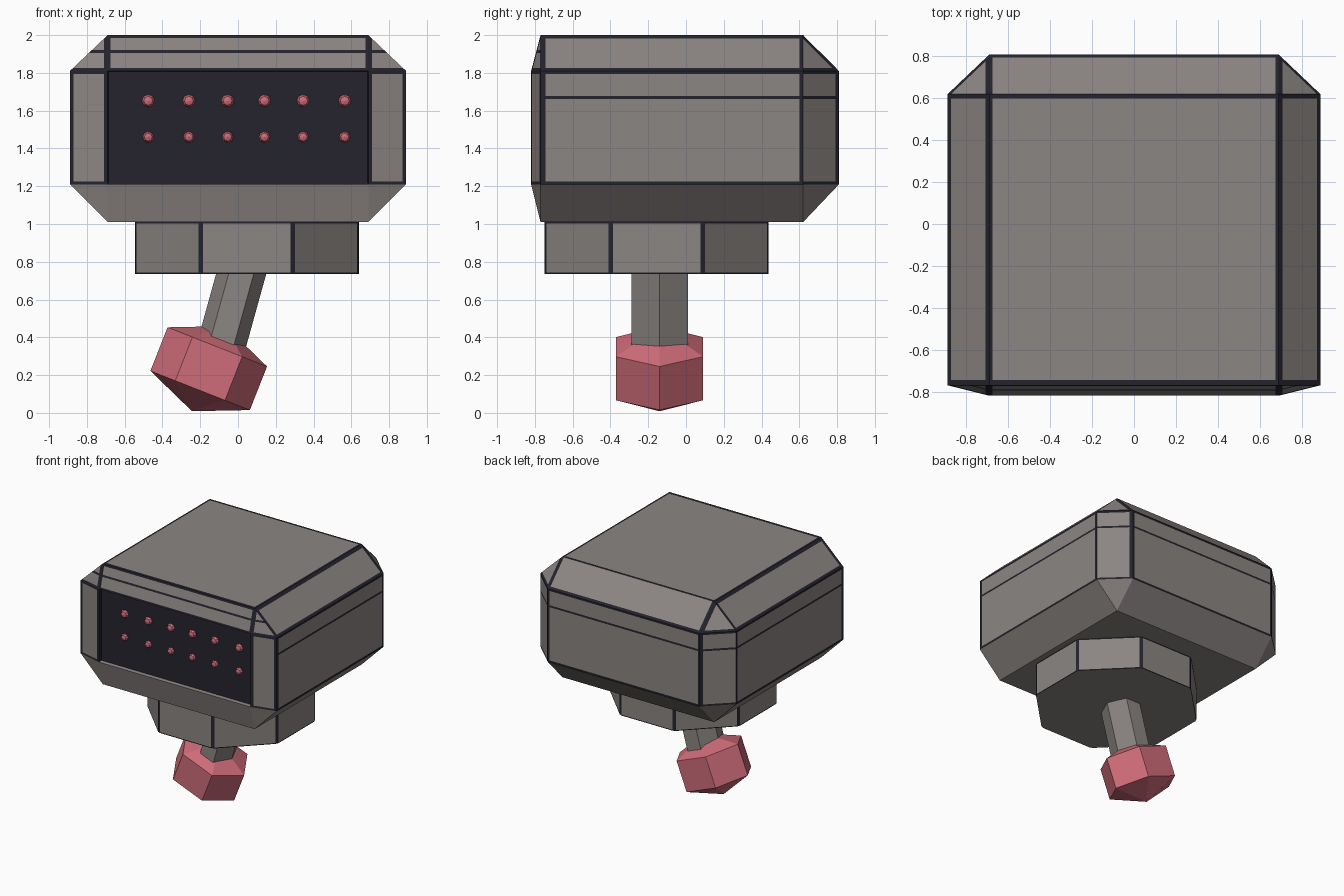
import bpy, bmesh
from math import pi, cos, sin, radians
from mathutils import Matrix, Vector

cube = bpy.data.objects.get("Cube")
if cube:
    bpy.data.objects.remove(cube, do_unlink=True)


def material(name, rgb):
    m = bpy.data.materials.new(name)
    m.use_nodes = True
    m.diffuse_color = (*rgb, 1)
    bsdf = next(n for n in m.node_tree.nodes if n.type == 'BSDF_PRINCIPLED')
    bsdf.inputs["Base Color"].default_value = (*rgb, 1)
    bsdf.inputs["Roughness"].default_value = 0.8
    return m


GREY = material("warm grey", (0.26, 0.236, 0.224))
DARK = material("dark navy", (0.018, 0.017, 0.027))
PINK = material("pink", (0.62, 0.15, 0.19))


def finish(bm, name, mats):
    me = bpy.data.meshes.new(name)
    bm.to_mesh(me)
    bm.free()
    for m in mats:
        me.materials.append(m)
    ob = bpy.data.objects.new(name, me)
    bpy.context.collection.objects.link(ob)
    return ob


def cut(bm, axis, values):
    for v in values:
        no = Vector((0, 0, 0))
        no[axis] = 1
        bmesh.ops.bisect_plane(bm, geom=bm.verts[:] + bm.edges[:] + bm.faces[:],
                               plane_co=no * v, plane_no=no)


def turned(profile, sides, phase=0):
    """Solid from (radius, z) rings, wrapped in a convex hull."""
    bm = bmesh.new()
    for r, z in profile:
        for i in range(sides if r else 1):
            a = phase + 2 * pi * i / sides
            bm.verts.new((r * cos(a), r * sin(a), z))
    hull(bm)
    return bm


def hull(bm):
    bmesh.ops.convex_hull(bm, input=bm.verts[:])
    bmesh.ops.dissolve_limit(bm, angle_limit=0.01, verts=bm.verts[:], edges=bm.edges[:])
    bmesh.ops.recalc_face_normals(bm, faces=bm.faces[:])


# Chamfered head: outer faces joined by a hull
X0, X1 = 0.69, 0.89
YF, YF0, YB0, YB = -0.82, -0.77, 0.62, 0.81
Z0, Z1, Z2, Z3 = 1.01, 1.21, 1.81, 2.0
bm = bmesh.new()
for s in (-1, 1):
    for y in (YF0, YB0):
        for x, z in ((X0, Z0), (X1, Z1), (X1, Z2), (X0, Z3)):
            bm.verts.new((s * x, y, z))
    for y in (YF, YB):
        for z in (Z1, Z2):
            bm.verts.new((s * X0, y, z))
hull(bm)

# Recessed front panel
front = [f for f in bm.faces if f.normal.y < -0.99]
bmesh.ops.inset_individual(bm, faces=front, thickness=0.005, depth=-0.03)

# Seam lines cut into the shell
cut(bm, 0, [s * x for s in (-1, 1) for x in (0.675, 0.71, 0.87)])
cut(bm, 1, (-0.745, 0.6))
cut(bm, 2, (1.225, 1.662, 1.678, 1.795, 1.825, 1.905, 1.92, 1.985))
bm.normal_update()


def is_dark(f):
    n, c = f.normal, f.calc_center_median()
    x, y, z = abs(c.x), c.y, c.z
    if y < -0.78 and x < X0 and Z1 < z < Z2:
        return n.z < 0.9
    if n.z < -0.3 or z < Z1:
        return False
    if 0.675 < x < 0.71 or 0.6 < y < YB0 or YF0 < y < -0.745:
        return True
    if z < 1.225 or 1.795 < z < 1.825:
        return True
    if n.y > -0.2:
        return 1.662 < z < 1.678
    if z > Z2:
        return n.y < -0.9 and (1.905 < z < 1.92 or z > 1.985)
    return x > 0.87


for f in bm.faces:
    f.material_index = int(is_dark(f))
finish(bm, "head_shell", (GREY, DARK))

# Two rows of studs on the front panel
for row, z in enumerate((1.46, 1.652)):
    for col, x in enumerate((-0.475, -0.26, -0.055, 0.14, 0.345, 0.565)):
        r = 0.03 + 0.004 * row
        bm = turned([(r, 0), (0.7 * r, 0.018), (0, 0.025)], 8)
        ob = finish(bm, f"panel_stud_{row}_{col}", (PINK,))
        ob.matrix_world = Matrix.Translation((x, -0.79, z)) @ Matrix.Rotation(pi / 2, 4, 'X')

# Octagonal collar with dark edge strips
bm = turned([(0.593 / cos(pi / 8), z) for z in (0.735, 1.012)], 8, pi / 8)
edges = [e for e in bm.edges if abs(e.verts[0].co.z - e.verts[1].co.z) > 0.1]
strips = bmesh.ops.bevel(bm, geom=edges, offset=0.014, segments=1, affect='EDGES')["faces"]
for f in strips:
    f.material_index = 1
cut(bm, 2, (0.742, 1.002))
bm.normal_update()
for f in bm.faces:
    z = f.calc_center_median().z
    if abs(f.normal.z) < 0.1 and (z < 0.742 or z > 1.002):
        f.material_index = 1
ob = finish(bm, "neck_collar", (GREY, DARK))
ob.location = (0.047, -0.155, 0)

# Leaning hexagonal stem
bm = turned([(0.128, -0.46), (0.128, 0.1)], 6)
bmesh.ops.scale(bm, vec=(1, 1.35, 1), verts=bm.verts[:])
ob = finish(bm, "stem", (GREY,))
ob.matrix_world = Matrix.Translation((0.018, -0.14, 0.74)) @ Matrix.Rotation(radians(15.5), 4, 'Y')

# Tilted six-sided knob with pointed ends
bm = turned([(0, -0.242), (0.283, -0.124), (0.283, 0.124), (0, 0.242)], 6)
bmesh.ops.scale(bm, vec=(1, 0.94, 1), verts=bm.verts[:])
ob = finish(bm, "knob", (PINK,))
ob.matrix_world = Matrix.Translation((-0.155, -0.14, 0.234)) @ Matrix.Rotation(radians(21.5), 4, 'Y')
